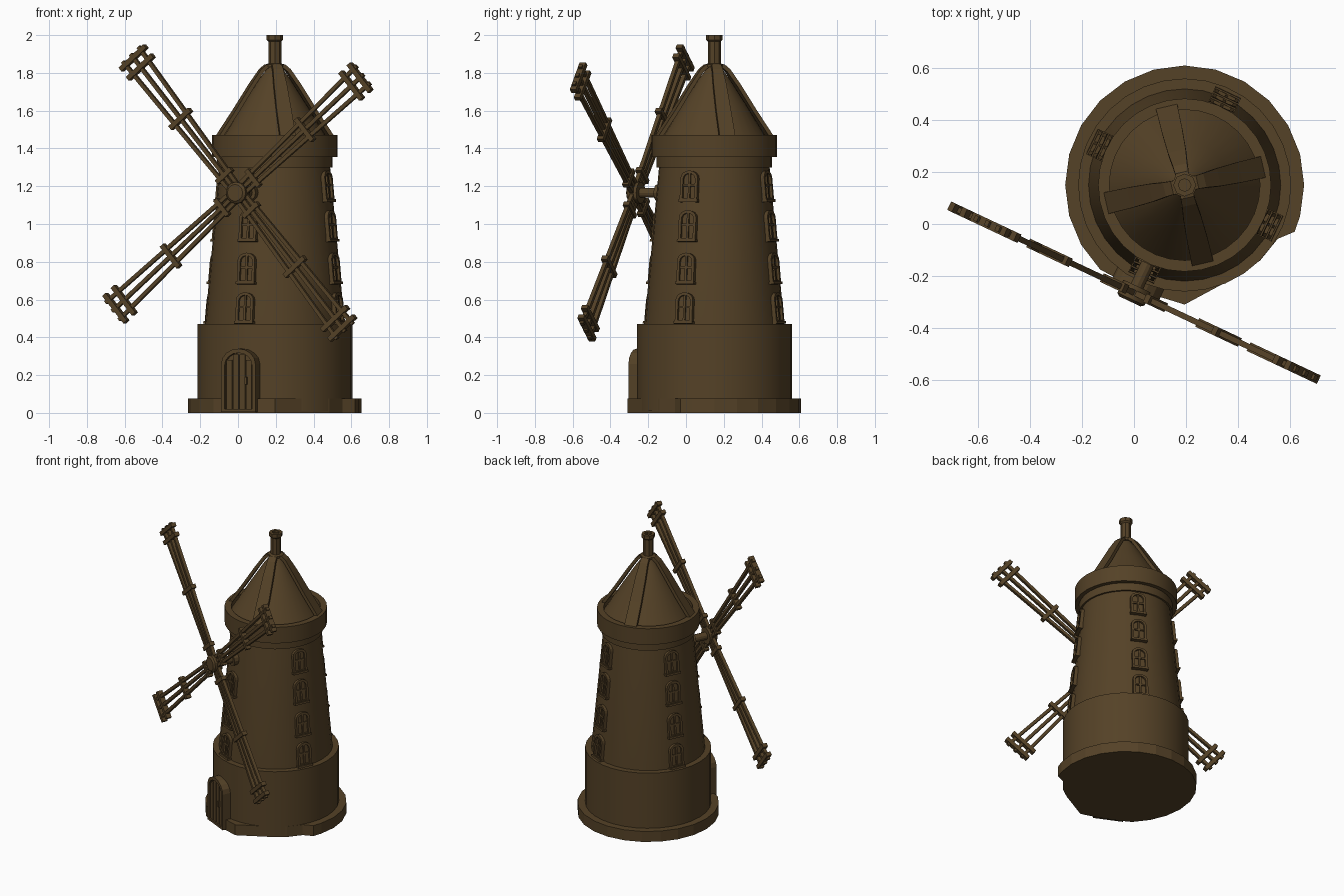
import bpy, bmesh, math
from mathutils import Matrix, Vector

if "Cube" in bpy.data.objects:
    bpy.data.objects.remove(bpy.data.objects["Cube"])

CX, CY = 0.195, 0.15          # tower axis
FACE = 244.8                  # compass angle of door and sails
wood = bpy.data.materials.new("dark brown")
wood.diffuse_color = (0.09, 0.054, 0.020, 1)
wood.use_nodes = True
wood.node_tree.nodes["Principled BSDF"].inputs["Base Color"].default_value = wood.diffuse_color


def finish(bm, name, matrix=None, smooth=False):
    bmesh.ops.recalc_face_normals(bm, faces=bm.faces)
    me = bpy.data.meshes.new(name)
    bm.to_mesh(me)
    bm.free()
    ob = bpy.data.objects.new(name, me)
    bpy.context.collection.objects.link(ob)
    me.materials.append(wood)
    ob.matrix_world = matrix if matrix else Matrix.Translation((CX, CY, 0))
    if smooth:
        bpy.ops.object.select_all(action='DESELECT')
        ob.select_set(True)
        bpy.context.view_layer.objects.active = ob
        bpy.ops.object.shade_smooth_by_angle(angle=math.radians(30))
    return ob


def facing(az):
    """Local x = sideways, y = outward, z = up, origin on the tower axis."""
    return Matrix.Translation((CX, CY, 0)) @ Matrix.Rotation(math.radians(az - 90), 4, 'Z')


def lathe(name, prof, n=32, matrix=None):
    bm = bmesh.new()
    rings = []
    for r, z in prof:
        if r == 0:
            rings.append([bm.verts.new((0, 0, z))] * n)
        else:
            rings.append([bm.verts.new((r * math.cos(2 * math.pi * i / n),
                                        r * math.sin(2 * math.pi * i / n), z)) for i in range(n)])
    for a, b in zip(rings, rings[1:]):
        for i in range(n):
            j = (i + 1) % n
            bm.faces.new(list(dict.fromkeys((a[i], a[j], b[j], b[i]))))
    return finish(bm, name, matrix, True)


def box(bm, c, s, m=Matrix()):
    bmesh.ops.create_cube(bm, size=1, matrix=m @ Matrix.Translation(c) @ Matrix.Diagonal((*s, 1)))


def beam(bm, a, b, w, d):
    """Square beam between two points in the local xz plane."""
    a, b = Vector(a), Vector(b)
    v = b - a
    rot = Matrix.Rotation(math.atan2(v.x, v.z), 4, 'Y')
    box(bm, (0, 0, 0), (w, d, v.length), Matrix.Translation((a + b) / 2) @ rot)


def arch(w, z0, z1, rise, n=8):
    pts = [(-w, z0), (w, z0)]
    for i in range(n + 1):
        t = math.pi * i / n
        pts.append((w * math.cos(t), z1 - rise + rise * math.sin(t)))
    return pts


def plate(bm, pts, y0, y1):
    f = bm.faces.new([bm.verts.new((x, y0, z)) for x, z in pts])
    ext = bmesh.ops.extrude_face_region(bm, geom=[f], use_keep_orig=True)
    for v in ext['geom']:
        if isinstance(v, bmesh.types.BMVert):
            v.co.y = y1


def ring(bm, outer, inner, y0, y1):
    loops = [[bm.verts.new((x, y, z)) for x, z in pts]
             for pts, y in ((outer, y0), (outer, y1), (inner, y1), (inner, y0))]
    n = len(outer)
    for k in range(4):
        a, b = loops[k], loops[(k + 1) % 4]
        for i in range(n):
            j = (i + 1) % n
            bm.faces.new((a[i], a[j], b[j], b[i]))


# Stone base slab, with a worn notch at the front right
bm = bmesh.new()
low = {300: .405, 315: .411, 330: .414, 240: .44, 255: .44}
pts = []
for a in sorted([k for k in range(0, 360, 15) if k != 285] + [337]):
    r, t = low.get(a, .46), math.radians(a)
    pts.append((r * math.cos(t), r * math.sin(t)))
f = bm.faces.new([bm.verts.new((x, y, 0)) for x, y in pts])
ext = bmesh.ops.extrude_face_region(bm, geom=[f], use_keep_orig=True)
for v in ext['geom']:
    if isinstance(v, bmesh.types.BMVert):
        v.co.z = 0.075
finish(bm, "base_slab")

# Drum, tapering tower, collar, cone roof
lathe("lower_drum", [(0, .01), (.41, .01), (.41, .47), (.36, .47)])
lathe("tower_wall", [(.37, .46), (.37, .47), (.292, 1.31)])
lathe("roof_collar", [(.28, 1.30), (.305, 1.30), (.305, 1.355), (.333, 1.355),
                      (.333, 1.47), (.29, 1.47), (.29, 1.42)])
lathe("roof_cone", [(.293, 1.43), (.17, 1.63), (.08, 1.77), (.035, 1.83)])

# Finial post with a hollow flared top
lathe("roof_finial", [(.05, 1.83), (.05, 1.845), (.034, 1.85), (.034, 1.965), (.044, 1.975),
                      (.044, 2.0), (.024, 2.0), (.024, 1.985), (0, 1.985)], 8)

# Four bowed roof battens
prof = [(.31, 1.47, .042), (.22, 1.605, .04), (.135, 1.74, .035),
        (.08, 1.82, .028), (.05, 1.845, .026), (0, 1.845, .026)]
for k in range(4):
    bm = bmesh.new()
    rows = []
    for r, z, w in prof:
        ri, zi = max(r - .016, 0), z - .014
        rows.append([bm.verts.new(p) for p in ((-w, r, z), (w, r, z), (w, ri, zi), (-w, ri, zi))])
    for a, b in zip(rows, rows[1:]):
        for i in range(4):
            j = (i + 1) % 4
            bm.faces.new((a[i], a[j], b[j], b[i]))
    bm.faces.new(rows[0])
    finish(bm, f"roof_batten_{k + 1}", facing(13 + 90 * k))

# Arched windows, tilted with the wall
for k in range(4):
    for i, z in enumerate((.555, .765, .99, 1.2)):
        if k == 0 and i == 3:
            continue            # the sail shaft sits here
        bm = bmesh.new()
        ring(bm, arch(.05, -.082, .082, .04), arch(.035, -.065, .067, .03), -.02, .018)
        plate(bm, arch(.037, -.07, .07, .03), -.02, .004)
        box(bm, (0, 0, 0), (.012, .026, .14))
        box(bm, (0, 0, .005), (.075, .024, .012))
        box(bm, (0, 0, -.078), (.108, .048, .014))
        r = .37 - .094 * (z - .47)
        finish(bm, f"window_{k + 1}_{i + 1}", facing(FACE + 90 * k)
               @ Matrix.Translation((0, r, z)) @ Matrix.Rotation(.094, 4, 'X'))

# Door: frame, planks, hinges straps and handle
bm = bmesh.new()
ring(bm, arch(.1, .005, .34, .08), arch(.08, .02, .318, .066), .36, .455)
plate(bm, arch(.082, .01, .32, .066), .36, .436)
for i, h in enumerate((.275, .305, .305, .275)):
    box(bm, (-.057 + .038 * i, .437, .02 + h / 2 - .01), (.031, .018, h - .01))
box(bm, (-.045, .45, .17), (.012, .016, .04))
finish(bm, "door", facing(FACE))

# Sail shaft, wall bearing and hub
axis = facing(FACE) @ Matrix.Translation((0, 0, 1.165)) @ Matrix.Rotation(math.radians(-90), 4, 'X')
lathe("sail_shaft", [(0, .27), (.045, .27), (.045, .335), (.026, .335), (.026, .43),
                     (.058, .43), (.058, .485), (.045, .495), (0, .495)], 12, axis)

# Four lattice sails: three beams and four cross bars each
for k in range(4):
    bm = bmesh.new()
    for s in (-1, 0, 1):
        beam(bm, (s * .028, 0, .03), (s * .06, 0, .965), .02, .022)
    for z, half in ((.12, .055), (.515, .075), (.875, .095), (.94, .095)):
        beam(bm, (-half, 0, z), (half, 0, z), .026, .036)
    # local x points to the viewer's left, so angles are mirrored
    spin = Matrix.Rotation(math.radians(-49.5 + 90 * k), 4, 'Y')
    finish(bm, f"sail_{k + 1}", facing(FACE) @ Matrix.Translation((0, .458, 1.165)) @ spin)
